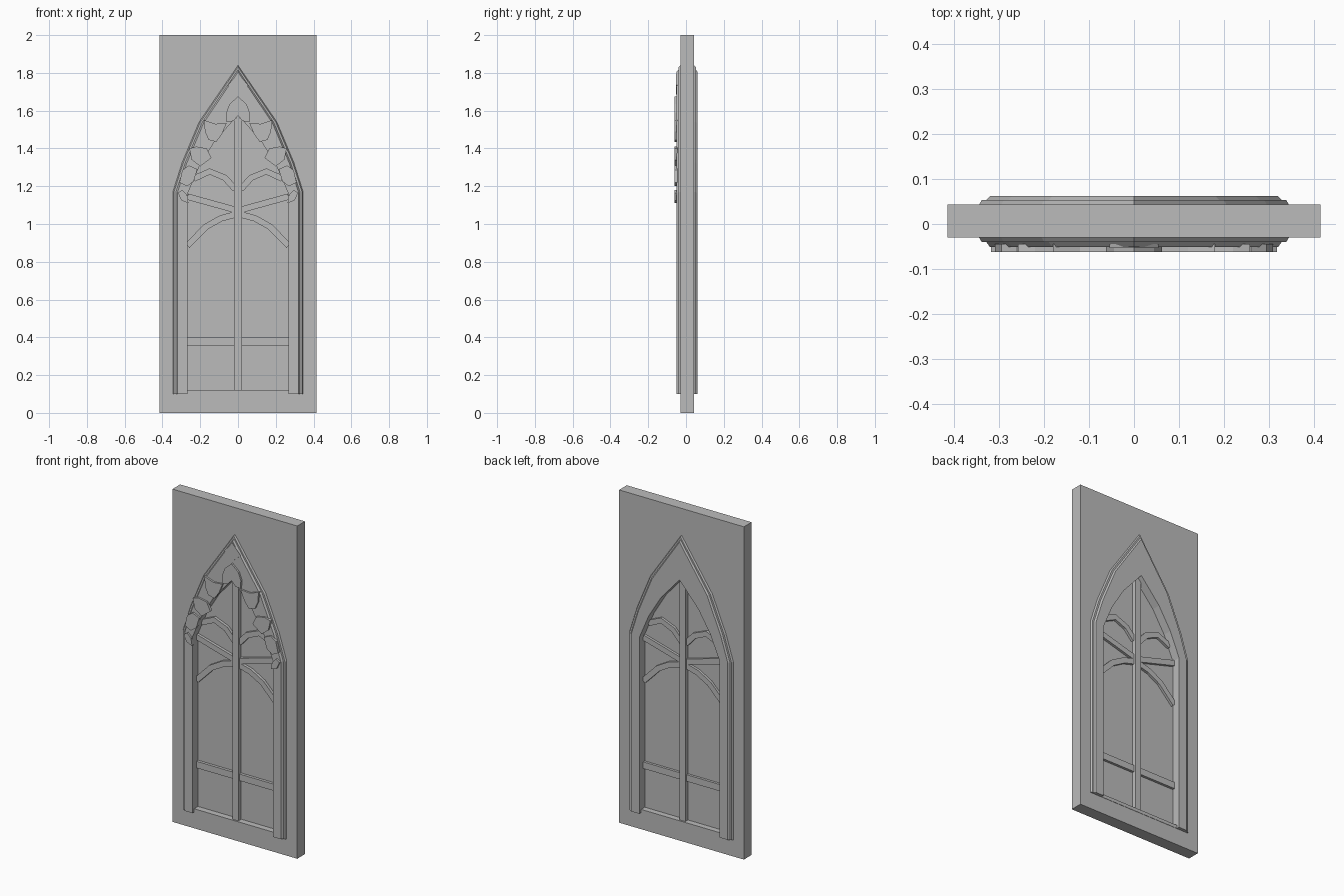
import bpy
import bmesh
from mathutils import Vector

if "Cube" in bpy.data.objects:
    bpy.data.objects.remove(bpy.data.objects["Cube"], do_unlink=True)

stone = bpy.data.materials.new("grey stone")
stone.use_nodes = True
GREY = (0.5, 0.5, 0.5, 1)
stone.diffuse_color = GREY
stone.node_tree.nodes["Principled BSDF"].inputs["Base Color"].default_value = GREY


def finish(name, bm):
    bmesh.ops.recalc_face_normals(bm, faces=bm.faces)
    mesh = bpy.data.meshes.new(name)
    bm.to_mesh(mesh)
    bm.free()
    mesh.materials.append(stone)
    obj = bpy.data.objects.new(name, mesh)
    bpy.context.collection.objects.link(obj)
    return obj


def mirrored(half):
    """Half outline from bottom right to apex, continued down the left."""
    return half + [(-x, z) for x, z in reversed(half[:-1])]


def band(name, outer_a, outer_b, inner, ya, yb, closed):
    """Arch-shaped ring between an outer and an inner outline."""
    bm = bmesh.new()
    sections = []
    for a, b, c in zip(mirrored(outer_a), mirrored(outer_b), mirrored(inner)):
        corners = ((a, ya), (b, yb), (c, yb), (c, ya))
        sections.append([bm.verts.new((p[0], y, p[1])) for p, y in corners])
    pairs = list(zip(sections, sections[1:]))
    if closed:
        pairs.append((sections[-1], sections[0]))
    else:
        bm.faces.new(sections[0])
        bm.faces.new(sections[-1])
    for s, t in pairs:
        for i in range(4):
            j = (i + 1) % 4
            bm.faces.new((s[i], s[j], t[j], t[i]))
    return finish(name, bm)


def plate(name, points, ya, yb):
    """Flat outline given thickness along y."""
    bm = bmesh.new()
    face = bm.faces.new([bm.verts.new((x, ya, z)) for x, z in points])
    out = bmesh.ops.extrude_face_region(bm, geom=[face])["geom"]
    moved = [v for v in out if isinstance(v, bmesh.types.BMVert)]
    bmesh.ops.translate(bm, verts=moved, vec=(0, yb - ya, 0))
    return finish(name, bm)


def bar(name, path, width, ya, yb):
    """Strip of even width along a path."""
    pts = [Vector(p) for p in path]
    left, right = [], []
    for i, p in enumerate(pts):
        d = (pts[min(i + 1, len(pts) - 1)] - pts[max(i - 1, 0)]).normalized()
        n = Vector((-d.y, d.x)) * width / 2
        left.append(tuple(p + n))
        right.append(tuple(p - n))
    return plate(name, left + right[::-1], ya, yb)


def flip(points, side):
    return [(x * side, z) for x, z in points]


# Outlines, right half from the foot to the apex
opening = [(0.267, 0.1), (0.267, 1.16), (0.205, 1.305), (0.125, 1.435), (0, 1.577)]
arch = [(0.345, 0.1), (0.345, 1.17), (0.296, 1.325), (0.206, 1.54), (0, 1.84)]
slab = [(0.415, 0), (0.415, 1.17), (0.415, 1.45), (0.415, 2), (0, 2)]


def inset(d):
    return [(max(x - d, 0), z - (1.5 * d if x == 0 else 0.2 * d if z > 1 else 0))
            for x, z in arch]


# Wall slab with the arched opening
band("wall", slab, slab, opening, -0.03, 0.043, True)

# Stepped mouldings on both faces
for label, y0, y1, y2 in (("front", -0.03, -0.04, -0.051), ("back", 0.043, 0.053, 0.062)):
    band(label + "_outer_moulding", arch, inset(0.006), opening, y0, y1, False)
    band(label + "_inner_moulding", inset(0.016), inset(0.024), opening, y1, y2, False)

# Window pane, mullion, sill and crossbar
plate("pane", mirrored(opening), 0.002, 0.01)
plate("mullion", [(-0.02, 0.1), (0.02, 0.1), (0.02, 1.55), (0, 1.573), (-0.02, 1.55)],
      -0.025, 0.035)
plate("sill", [(-0.267, 0.1), (0.267, 0.1), (0.267, 0.12), (-0.267, 0.12)], -0.035, 0.045)
bar("crossbar", [(-0.268, 0.378), (0.268, 0.378)], 0.04, -0.015, 0.025)

# Branching bars beside the mullion
branches = {
    "upper_branch": [(0.015, 1.185), (0.07, 1.245), (0.15, 1.278), (0.235, 1.24)],
    "middle_branch": [(0.015, 1.075), (0.268, 1.145)],
    "lower_branch": [(0.015, 1.05), (0.09, 1.03), (0.17, 0.985), (0.268, 0.885)],
}
# Raised leaves around the front of the arch
leaves = {
    "foot_leaf": [(0.262, 1.11), (0.27, 1.155), (0.295, 1.18), (0.318, 1.165), (0.3, 1.125)],
    "low_leaf": [(0.235, 1.225), (0.215, 1.29), (0.26, 1.31), (0.295, 1.285),
                 (0.31, 1.22), (0.27, 1.2)],
    "middle_leaf": [(0.14, 1.35), (0.165, 1.4), (0.22, 1.41), (0.258, 1.4),
                    (0.245, 1.34), (0.2, 1.305)],
    "high_leaf": [(0.06, 1.535), (0.12, 1.53), (0.18, 1.55), (0.175, 1.49),
                  (0.155, 1.445), (0.115, 1.435), (0.085, 1.475)],
}
for side, word in ((1, "left"), (-1, "right")):
    for name, path in branches.items():
        bar(word + "_" + name, flip(path, side), 0.033, -0.015, 0.025)
    for name, outline in leaves.items():
        plate(word + "_" + name, flip(outline, side), -0.045, -0.062)

# Leaf and diamond below the apex
crown = [(0.0, 1.573), (0.025, 1.545), (0.06, 1.54), (0.062, 1.59), (0.045, 1.635), (0, 1.675)]
plate("crown_leaf", mirrored(crown)[:-1], -0.045, -0.062)
plate("apex_diamond", [(0, 1.685), (0.055, 1.735), (0, 1.795), (-0.055, 1.735)], -0.045, -0.054)
